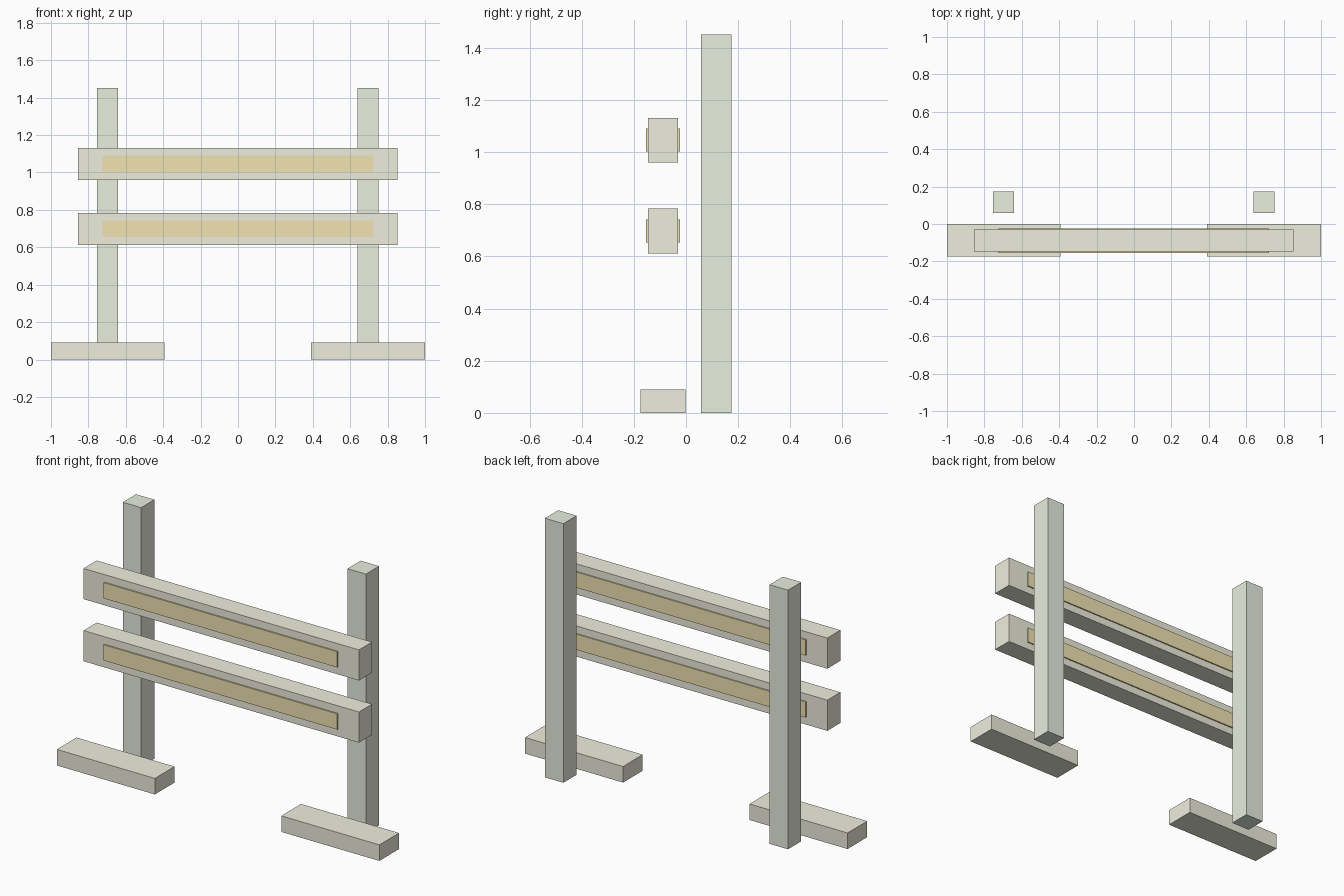
import bpy
import bmesh
from mathutils import Vector

if "Cube" in bpy.data.objects:
    bpy.data.objects.remove(bpy.data.objects["Cube"])


def material(name, rgb):
    mat = bpy.data.materials.new(name)
    mat.diffuse_color = (*rgb, 1)
    mat.use_nodes = True
    mat.node_tree.nodes["Principled BSDF"].inputs["Base Color"].default_value = mat.diffuse_color
    return mat


def box(name, low, high, mat):
    low, high = Vector(low), Vector(high)
    mesh = bpy.data.meshes.new(name)
    bm = bmesh.new()
    bmesh.ops.create_cube(bm, size=1)
    bmesh.ops.scale(bm, vec=high - low, verts=bm.verts)
    bm.to_mesh(mesh)
    bm.free()
    mesh.materials.append(mat)
    obj = bpy.data.objects.new(name, mesh)
    obj.location = (low + high) / 2
    bpy.context.collection.objects.link(obj)
    return obj


post_paint = material("post_paint", (0.82, 0.86, 0.74))
rail_paint = material("rail_paint", (0.86, 0.86, 0.73))
stripe_paint = material("stripe_paint", (0.88, 0.77, 0.45))

# Upright post and ground foot on each side
for side, cx_post, cx_foot in (("left", -0.698, -0.697), ("right", 0.695, 0.695)):
    box(f"{side}_post", (cx_post - 0.057, 0.058, 0), (cx_post + 0.057, 0.175, 1.452), post_paint)
    box(f"{side}_foot", (cx_foot - 0.304, -0.175, 0), (cx_foot + 0.304, -0.001, 0.09), rail_paint)

# Two horizontal rails, each with a slightly raised stripe front and back
for level, z in (("lower", 0.698), ("upper", 1.046)):
    box(f"{level}_rail", (-0.855, -0.146, z - 0.086), (0.852, -0.03, z + 0.086), rail_paint)
    box(f"{level}_stripe", (-0.725, -0.154, z - 0.044), (0.723, -0.023, z + 0.044), stripe_paint)
